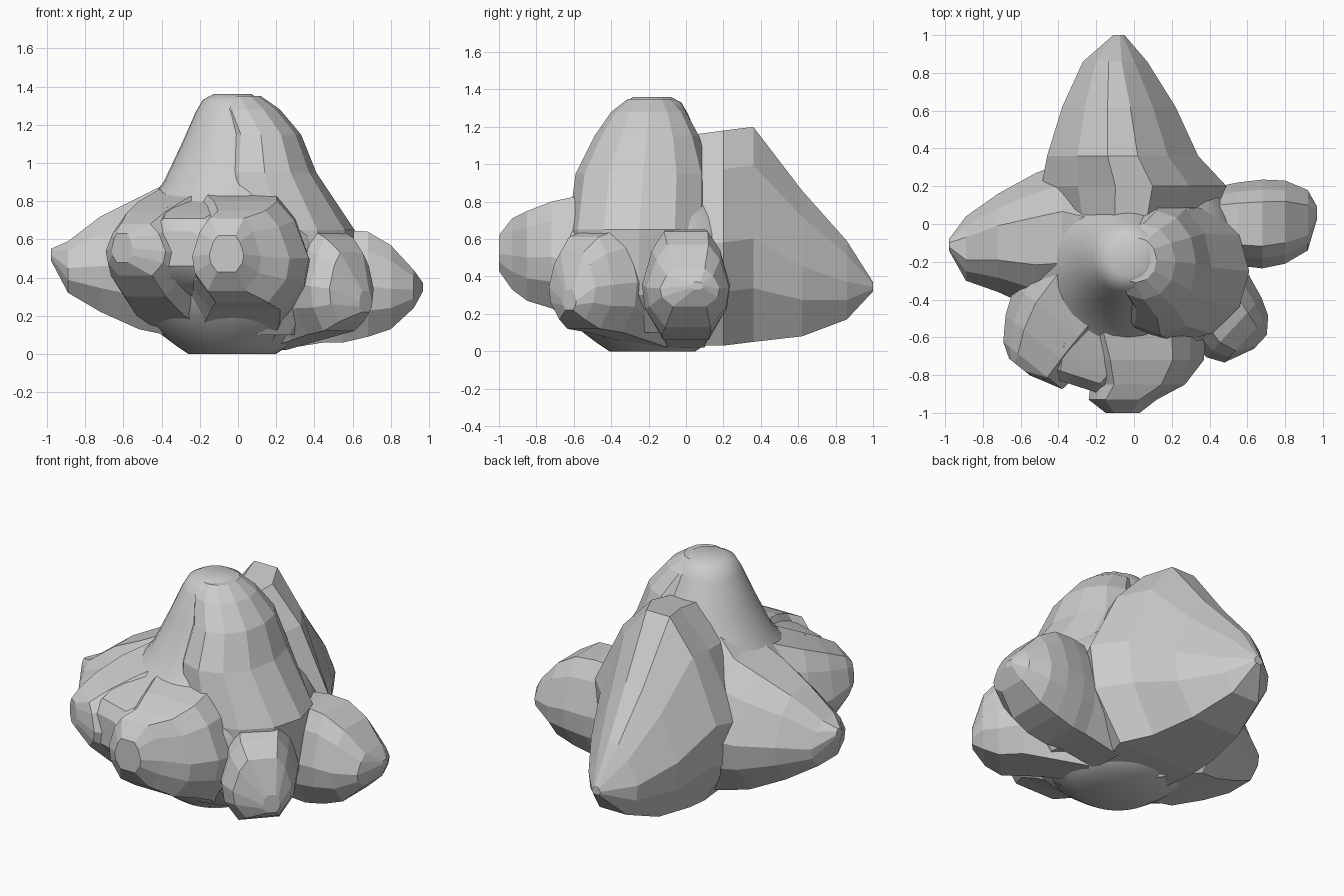
import bpy, bmesh
from math import sin, cos, tau, radians

if "Cube" in bpy.data.objects:
    bpy.data.objects.remove(bpy.data.objects["Cube"])


def loft(name, rings, smooth=None):
    """Skin a list of equal-length vertex rings and cap both ends."""
    bm = bmesh.new()
    rows = [[bm.verts.new(p) for p in ring] for ring in rings]
    n = len(rows[0])
    for a, b in zip(rows, rows[1:]):
        for i in range(n):
            j = (i + 1) % n
            bm.faces.new((a[i], a[j], b[j], b[i]))
    bm.faces.new(rows[0])
    bm.faces.new(rows[-1])
    bmesh.ops.recalc_face_normals(bm, faces=bm.faces)
    mesh = bpy.data.meshes.new(name)
    bm.to_mesh(mesh)
    bm.free()
    ob = bpy.data.objects.new(name, mesh)
    bpy.context.collection.objects.link(ob)
    if smooth:
        bpy.ops.object.select_all(action='DESELECT')
        ob.select_set(True)
        bpy.context.view_layer.objects.active = ob
        bpy.ops.object.shade_smooth_by_angle(angle=radians(smooth))
    return ob


def stack(name, sides, levels, smooth=None):
    """Upright loft: levels are (z, centre x, centre y, radius x, radius y)."""
    loft(name, [[(cx + rx * cos(tau * i / sides), cy + ry * sin(tau * i / sides), z)
                 for i in range(sides)] for z, cx, cy, rx, ry in levels], smooth)


def lobe(name, angle, sections, top=0.5, bulge=0.55, smooth=None):
    """Outward loft: sections are (distance, side offset, half width, z low, z high)."""
    c, s = cos(radians(angle)), sin(radians(angle))
    half = [(top, 1), (top + (1 - top) * bulge, 0.82), (1, 0.48), (0.93, 0.25), (0.55, 0)]
    profile = half + [(-u, v) for u, v in reversed(half)]
    rings = []
    for d, off, w, lo, hi in sections:
        ring = []
        for u, v in profile:
            t = off + u * w
            ring.append((d * c - t * s, d * s + t * c, lo + v * (hi - lo)))
        rings.append(ring)
    loft(name, rings, smooth)


# Central core: flat foot, bowl-shaped underside and rounded peak
core = [(0, .23), (.04, .29), (.1, .37), (.2, .47), (.35, .56), (.5, .59), (.62, .57),
        (.72, .51), (.8, .44), (.9, .36), (1.1, .265), (1.27, .19), (1.33, .155), (1.36, .1)]
stack("core", 32, [(z, -.03, -.18, r, r) for z, r in core], 40)

# Steep faceted shoulder falling from the peak to the right
stack("shoulder", 12, [
    (.1, .1, -.2, .33, .33), (.3, .19, -.25, .39, .38), (.65, .22, -.25, .39, .38),
    (.95, .14, -.23, .27, .36), (1.15, .12, -.21, .21, .28),
    (1.28, .05, -.2, .17, .2), (1.35, .01, -.19, .11, .12)])

# Tall back ridge
lobe("back_ridge", 90, [
    (-.1, .03, .38, .03, 1.14), (.2, 0, .49, .03, 1.18), (.36, .06, .4, .05, 1.2),
    (.62, .08, .3, .08, .86), (.86, .1, .17, .17, .59), (1, .08, .03, .32, .37)],
    top=.2, bulge=.5)

# Side lobes
lobe("left_lobe", 180, [
    (.12, .1, .3, .01, 1.1), (.38, .07, .39, .1, .89), (.52, .09, .36, .13, .82),
    (.72, .1, .26, .22, .72), (.89, .13, .17, .32, .59), (.98, .11, .03, .49, .55)], top=.35)
lobe("right_lobe", 0, [
    (.2, 0, .18, .02, .65), (.45, 0, .2, .06, .64), (.55, 0, .22, .06, .65),
    (.68, 0, .235, .09, .64), (.8, .01, .22, .13, .57), (.92, .02, .16, .24, .44),
    (.97, .06, .03, .33, .37)])

# Front lobes and the web joining the middle one to the left one
lobe("front_lobe", -90, [
    (.35, 0, .3, .02, .9), (.58, .02, .36, .16, .83), (.72, .04, .33, .23, .8),
    (.85, .02, .25, .27, .75), (.93, -.06, .18, .33, .71), (1, -.06, .09, .43, .62)])
lobe("front_web", -108, [
    (.4, 0, .35, .15, .86), (.72, 0, .31, .31, .77), (.86, -.02, .22, .4, .71),
    (.91, -.03, .15, .46, .64)], smooth=25)
lobe("front_left_lobe", -128.7, [
    (.2, 0, .25, .02, .9), (.45, 0, .3, .12, .87), (.65, 0, .29, .2, .8),
    (.8, .02, .25, .3, .74), (.92, .05, .2, .41, .68), (.97, 0, .07, .48, .63)])
lobe("front_right_lobe", -43, [
    (.25, 0, .18, .02, .6), (.48, 0, .2, .07, .62), (.62, -.01, .23, .1, .66),
    (.76, -.04, .215, .12, .61), (.85, -.04, .17, .17, .53), (.915, 0, .05, .22, .33)])
